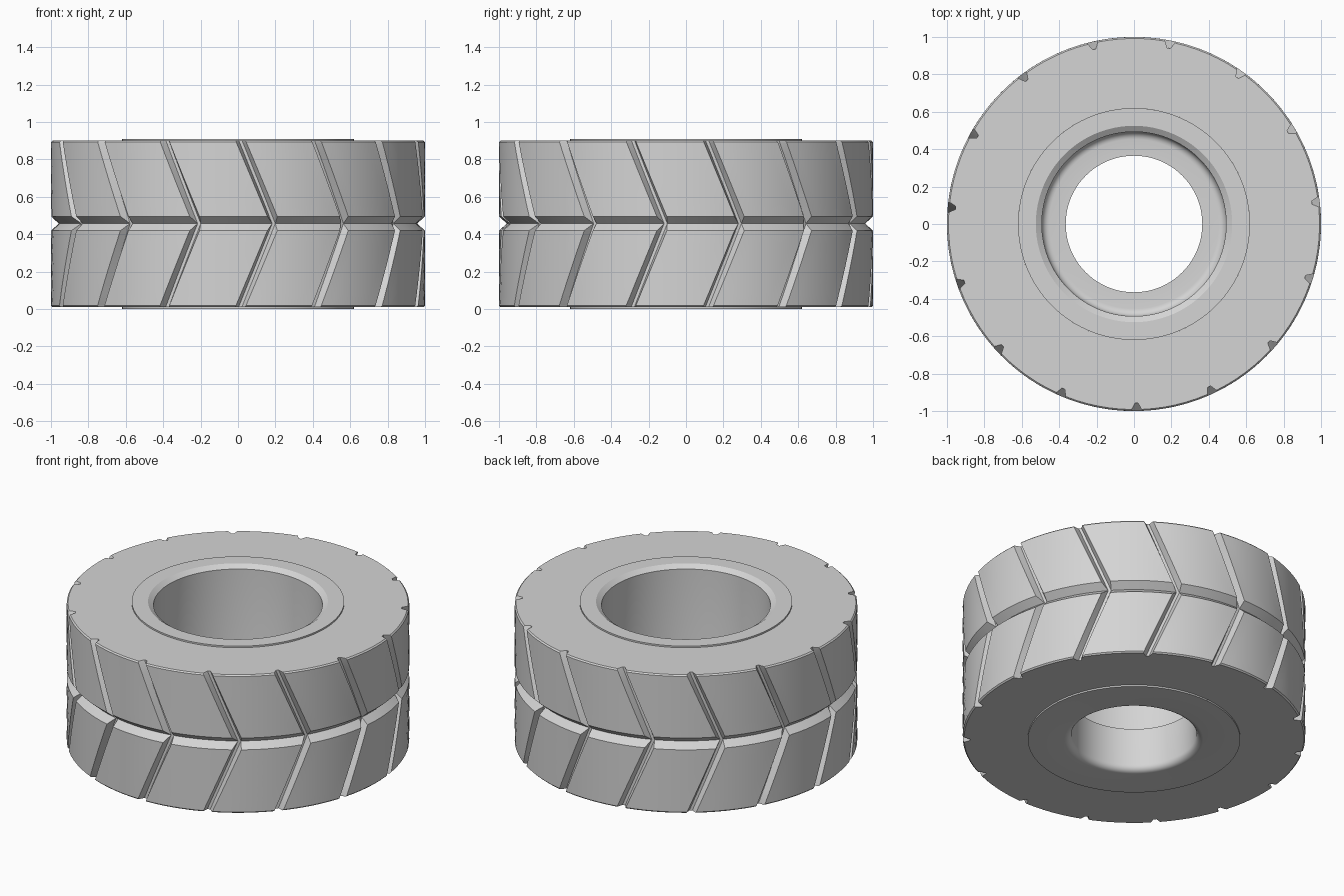
import bpy, bmesh
from math import radians, sin, cos, pi

if "Cube" in bpy.data.objects:
    bpy.data.objects.remove(bpy.data.objects["Cube"])

# Single grey material
grey = bpy.data.materials.new("plain grey")
grey.use_nodes = True
colour = (0.66, 0.66, 0.66, 1)
grey.diffuse_color = colour
grey.node_tree.nodes["Principled BSDF"].inputs["Base Color"].default_value = colour

HEIGHT, BOTTOM, TOP, MID = 0.91, 0.01, 0.90, 0.457
PITCHES = 15
PITCH = 2 * pi / PITCHES
FLOOR = 0.958          # radius at the bottom of the grooves
V_HALF = 0.038         # half height of the central channel
FLANGE = 0.62


def twist(z):
    """Chevron sweep: the grooves lean forward towards the centre line."""
    return radians(-89.2 + 10.7 * (1 - abs(z - MID) / (TOP - MID)))


def finish(name, bm):
    mesh = bpy.data.meshes.new(name)
    bm.to_mesh(mesh)
    bm.free()
    obj = bpy.data.objects.new(name, mesh)
    bpy.context.collection.objects.link(obj)
    mesh.materials.append(grey)
    bpy.ops.object.select_all(action='DESELECT')
    obj.select_set(True)
    bpy.context.view_layer.objects.active = obj
    bpy.ops.object.shade_smooth_by_angle(angle=radians(25))


def rows_between(z0, z1, steps):
    return [(1.0, z0 + (z1 - z0) * i / steps) for i in range(steps + 1)]


def arc(cx, cz, r, start, end, steps=6):
    return [(cx + r * cos(radians(start + (end - start) * i / steps)),
             cz + r * sin(radians(start + (end - start) * i / steps)))
            for i in range(steps + 1)]


# Tyre: side faces, chamfered shoulders, central channel and chevron grooves
def build_tyre():
    edge, inner, spans = 0.027, 0.009, 6
    columns = [(-edge, False), (-inner, True), (inner, True), (edge, False)]
    step = (PITCH - 2 * edge) / spans
    columns += [(edge + step * i, False) for i in range(1, spans)]
    n = len(columns)

    profile = [(FLANGE, BOTTOM), (0.992, BOTTOM)]
    profile += rows_between(BOTTOM + 0.008, MID - V_HALF, 6)
    mid_row = len(profile)
    profile += [(FLOOR, MID)]
    profile += rows_between(MID + V_HALF, TOP - 0.008, 6)
    profile += [(0.992, TOP), (FLANGE, TOP)]

    bm = bmesh.new()
    grid = []
    for r, z in profile:
        ring = []
        for k in range(PITCHES):
            for offset, grooved in columns:
                a = k * PITCH + offset + twist(z)
                rad = min(r, FLOOR) if grooved else r
                ring.append(bm.verts.new((rad * cos(a), rad * sin(a), z)))
        grid.append(ring)

    total = n * PITCHES
    for j in range(len(grid) - 1):
        for i in range(total):
            i2 = (i + 1) % total
            a, b, c, d = grid[j][i], grid[j][i2], grid[j + 1][i2], grid[j + 1][i]
            # Mitre the groove walls where they run into the channel
            if j in (mid_row - 1, mid_row) and i % n in (0, 2):
                if (i % n == 2) != (j == mid_row):
                    bm.faces.new((a, b, d))
                    bm.faces.new((b, c, d))
                else:
                    bm.faces.new((a, b, c))
                    bm.faces.new((a, c, d))
            else:
                bm.faces.new((a, b, c, d))
    finish("tyre", bm)


# Hub: raised flanges, wide upper recess with rounded floor, narrow lower bore
def build_hub():
    recess, bore, ledge, fillet = 0.493, 0.365, 0.28, 0.04
    profile = [(FLANGE, TOP), (FLANGE, HEIGHT), (0.525, HEIGHT), (recess, 0.888)]
    profile += arc(recess - fillet, ledge + fillet, fillet, 0, -90)
    profile += [(bore, ledge)]
    profile += arc(bore + fillet, fillet, fillet, 180, 270)
    profile += [(FLANGE, 0), (FLANGE, BOTTOM)]

    bm = bmesh.new()
    segments = 120
    grid = [[bm.verts.new((r * cos(2 * pi * i / segments),
                           r * sin(2 * pi * i / segments), z))
             for i in range(segments)] for r, z in profile]
    for low, high in zip(grid, grid[1:]):
        for i in range(segments):
            i2 = (i + 1) % segments
            bm.faces.new((low[i], low[i2], high[i2], high[i]))
    finish("hub", bm)


build_tyre()
build_hub()
